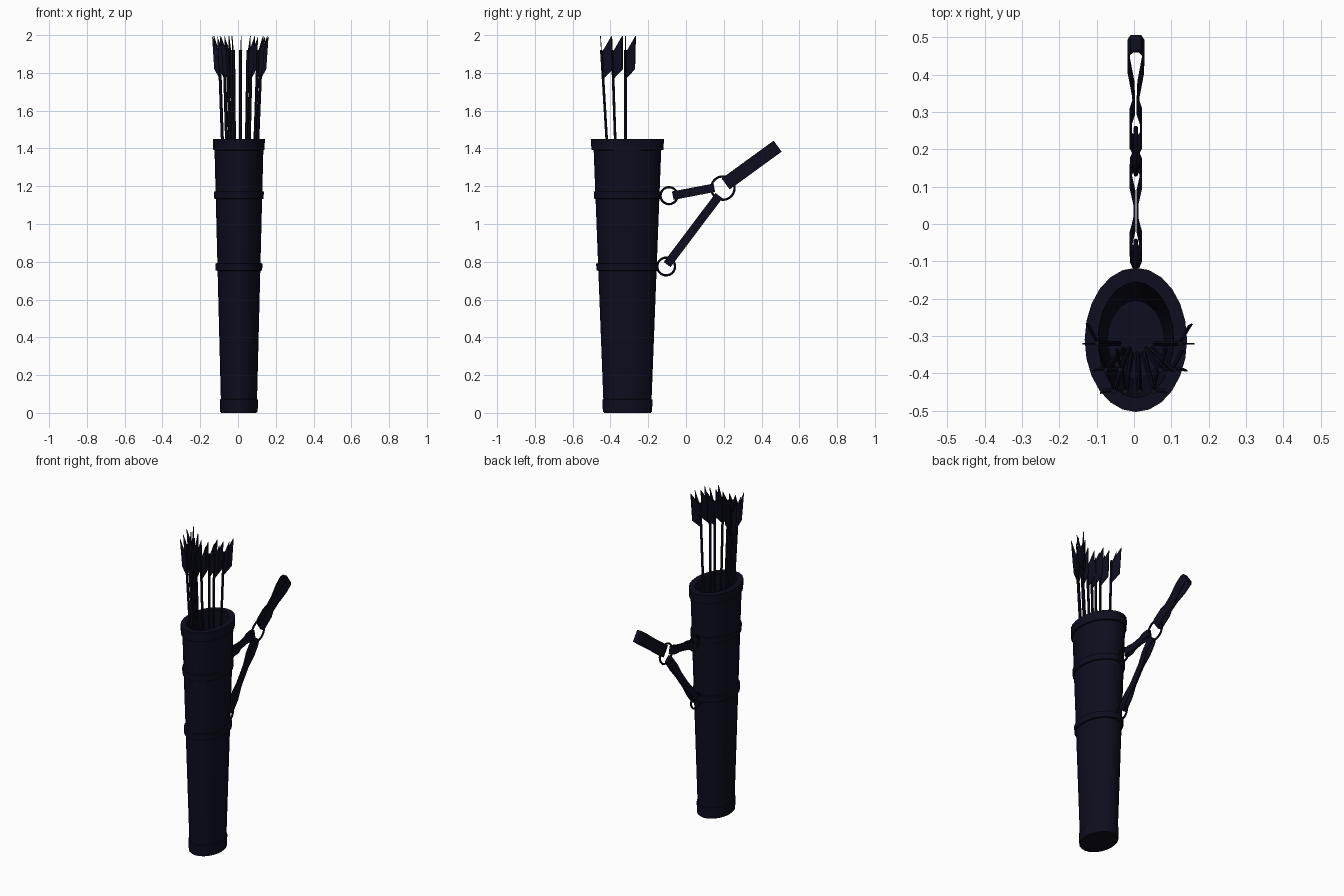
import bpy, bmesh, math
from mathutils import Vector

cube = bpy.data.objects.get("Cube")
if cube:
    bpy.data.objects.remove(cube, do_unlink=True)

navy = bpy.data.materials.new("dark_navy_leather")
navy.use_nodes = True
COLOUR = (0.004, 0.004, 0.013, 1)
navy.diffuse_color = COLOUR
navy.node_tree.nodes["Principled BSDF"].inputs["Base Color"].default_value = COLOUR

CX, CY = 0.005, -0.31


def finish(name, bm, smooth=True):
    bmesh.ops.recalc_face_normals(bm, faces=bm.faces)
    mesh = bpy.data.meshes.new(name)
    bm.to_mesh(mesh)
    bm.free()
    mesh.materials.append(navy)
    ob = bpy.data.objects.new(name, mesh)
    bpy.context.collection.objects.link(ob)
    if smooth:
        bpy.ops.object.select_all(action='DESELECT')
        ob.select_set(True)
        bpy.context.view_layer.objects.active = ob
        bpy.ops.object.shade_smooth_by_angle(angle=math.radians(35))
    return ob


def loft(name, rings, sides=24, closed=False):
    """Skin a stack of ellipses given as (rx, ry, z)."""
    bm = bmesh.new()
    loops = []
    for rx, ry, z in rings:
        loops.append([bm.verts.new((CX + rx * math.sin(2 * math.pi * i / sides),
                                    CY + ry * math.cos(2 * math.pi * i / sides), z))
                      for i in range(sides)])
    pairs = list(zip(loops, loops[1:]))
    if closed:
        pairs.append((loops[-1], loops[0]))
    else:
        bm.faces.new(loops[0])
        bm.faces.new(loops[-1])
    for a, b in pairs:
        for i in range(sides):
            j = (i + 1) % sides
            bm.faces.new((a[i], a[j], b[j], b[i]))
    return finish(name, bm)


def wall(z):
    """Outer radii of the tapering tube at a height."""
    t = z / 1.42
    return 0.094 + 0.036 * t, 0.125 + 0.055 * t


def band(name, z0, z1, grow):
    (ax, ay), (bx, by) = wall(z0), wall(z1)
    loft(name, [(ax - .01, ay - .01, z0), (ax + grow, ay + grow, z0 + .004),
                (bx + grow, by + grow, z1 - .004), (bx - .01, by - .01, z1)], closed=True)


# Hollow tube with a deep floor
tx, ty = wall(1.42)
loft("quiver_body", [(*wall(0), 0), (*wall(.7), .7), (tx, ty, 1.42),
                     (tx - .025, ty - .025, 1.42), (.075, .105, .06)])

# Thick rim, two strap bands and the base cap
loft("top_rim", [(.127, .178, 1.39), (.136, .191, 1.392), (.137, .193, 1.45),
                 (.101, .155, 1.45), (.1, .154, 1.39)], closed=True)
band("upper_band", 1.13, 1.175, .008)
band("lower_band", .75, .795, .01)
band("base_band", .001, .075, .005)


# Metal rings hanging in the side plane
def ring(name, y, z, radius):
    bpy.ops.mesh.primitive_torus_add(major_radius=radius, minor_radius=.006,
                                     major_segments=24, minor_segments=8,
                                     location=(CX, y, z), rotation=(0, math.pi / 2, 0))
    ob = bpy.context.object
    ob.name = name
    ob.data.materials.append(navy)
    bpy.ops.object.shade_smooth_by_angle(angle=math.radians(35))


ring("upper_ring", -.09, 1.15, .045)
ring("shoulder_ring", .195, 1.19, .062)
ring("lower_ring", -.105, .775, .047)


# Folded straps: a closed ribbon looped round whatever it holds
def strap(name, start, end, width, half):
    """half lists (fraction along, half thickness) of the fold."""
    a, b = Vector((CX, *start)), Vector((CX, *end))
    along = b - a
    side = along.normalized().cross(Vector((1, 0, 0))) * width / 2
    path = [(t, h) for t, h in half] + [(t, -h) for t, h in reversed(half)]
    inner = [(t + (.02 if t < .5 else -.02) * (t in (half[0][0], half[-1][0])),
              math.copysign(max(abs(h) - .006, .0012), h)) for t, h in path]
    bm = bmesh.new()
    rows = []
    for pts, s in ((path, 1), (path, -1), (inner, -1), (inner, 1)):
        rows.append([bm.verts.new(a + along * t + side * s + Vector((h, 0, 0)))
                     for t, h in pts])
    n = len(path)
    for r in range(4):
        p, q = rows[r], rows[(r + 1) % 4]
        for i in range(n):
            j = (i + 1) % n
            bm.faces.new((p[i], p[j], q[j], q[i]))
    finish(name, bm)


link = [(0, .009), (.06, .016), (.2, .017), (.36, .007),
        (.62, .007), (.78, .017), (.94, .016), (1, .009)]
strap("upper_strap", (-.07, 1.15), (.15, 1.192), .045, link)
strap("lower_strap", (-.1, .785), (.175, 1.15), .045, link)
strap("shoulder_strap", (.21, 1.212), (.485, 1.412), .072,
      [(0, .01), (.05, .017), (.28, .017), (.38, .008), (.55, .01),
       (.78, .022), (.95, .023), (1, .014)])


# Arrows fanning out of the mouth
def arrow(name, x, y):
    """x, y give the shaft position where it leaves the mouth."""
    mouth = Vector((CX + x, y, 1.45))
    slope = Vector((x * .4, (y + .32) * .6, 1))
    top = mouth + slope * .47
    foot = mouth - slope * 1.2
    bm = bmesh.new()
    loops = [[bm.verts.new(p + Vector((math.cos(k * math.pi / 3), math.sin(k * math.pi / 3), 0)) * .008)
              for k in range(6)] for p in (foot, top)]
    for k in range(6):
        j = (k + 1) % 6
        bm.faces.new((loops[0][k], loops[0][j], loops[1][j], loops[1][k]))
    bm.faces.new(loops[0])
    bm.faces.new(loops[1])
    # Slanted feathers, with the outer arrows carrying one sideways
    fins = [(math.pi / 2 - x * 5, .055)]
    if abs(x) > .03:
        fins.append((0 if x > 0 else math.pi, .03))
    for angle, reach in fins:
        out = Vector((math.cos(angle), math.sin(angle), 0))
        thick = Vector((-out.y, out.x, 0)) * .002
        outline = [mouth + slope * h + out * r for h, r in
                   ((.32, .004), (.37, reach), (.545, reach + .005), (.46, .004))]
        f = [bm.verts.new(p + thick) for p in outline]
        g = [bm.verts.new(p - thick) for p in outline]
        bm.faces.new(f)
        bm.faces.new(g[::-1])
        for k in range(4):
            j = (k + 1) % 4
            bm.faces.new((f[k], g[k], g[j], f[j]))
    finish(name, bm, smooth=False)


rows = {-.32: (-.088, .1), -.375: (-.066, -.035, .055, .085), -.42: (-.05, -.024, .008, .04)}
count = 0
for y, xs in rows.items():
    for x in xs:
        count += 1
        arrow(f"arrow_{count}", x, y)
